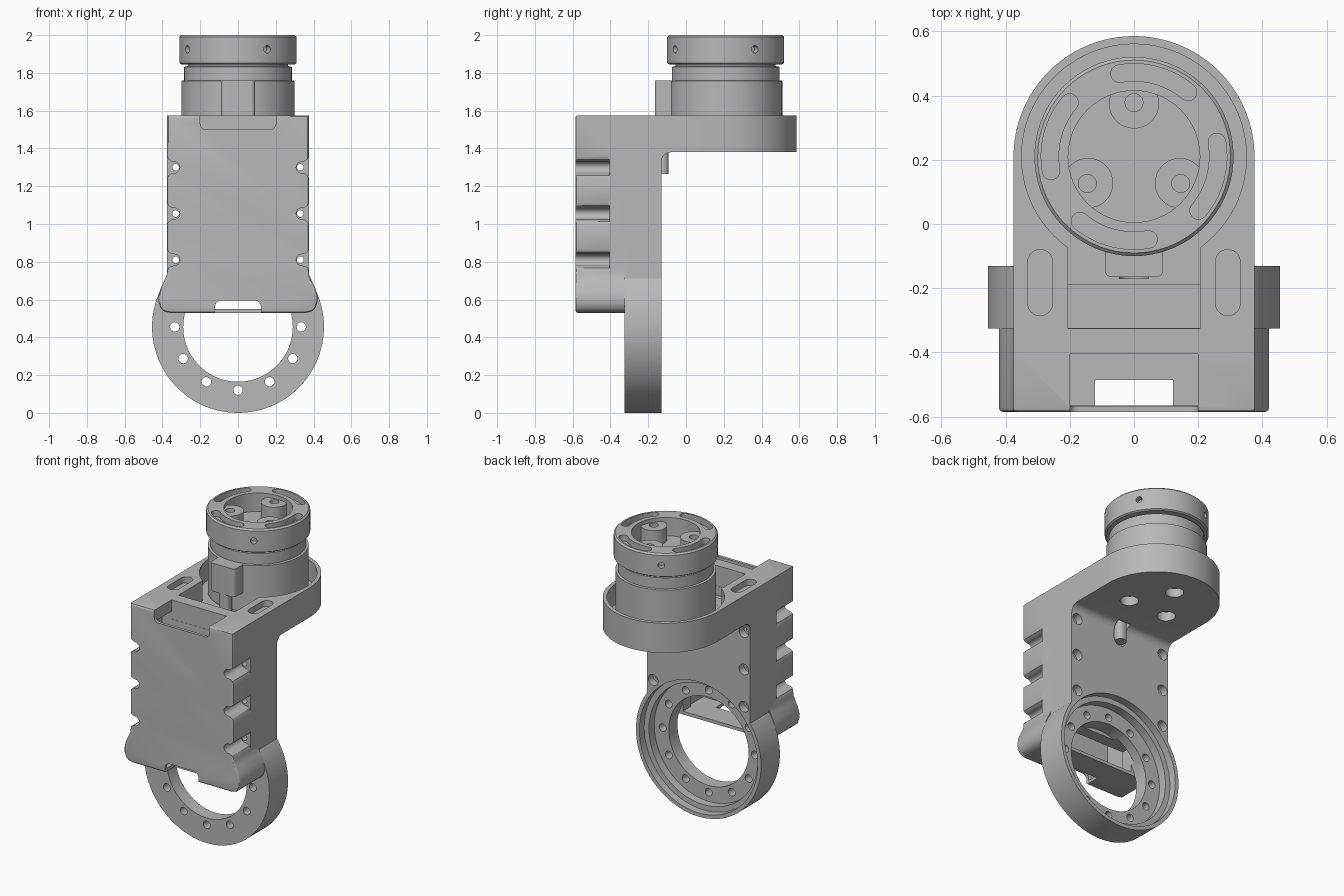
import bpy, bmesh
from math import sin, cos, pi, radians

cube = bpy.data.objects.get("Cube")
if cube:
    bpy.data.objects.remove(cube, do_unlink=True)

grey = bpy.data.materials.new("machined_grey")
grey.use_nodes = True
tone = (0.48, 0.48, 0.48, 1)
grey.diffuse_color = tone
grey.node_tree.nodes["Principled BSDF"].inputs["Base Color"].default_value = tone

MOTOR_Y = 0.21
RING_Z = 0.455
MAP = {"x": lambda u, v, w: (w, u, v),
       "y": lambda u, v, w: (u, w, v),
       "z": lambda u, v, w: (u, v, w)}


def make(name, bm):
    bmesh.ops.recalc_face_normals(bm, faces=bm.faces)
    mesh = bpy.data.meshes.new(name)
    bm.to_mesh(mesh)
    bm.free()
    mesh.materials.append(grey)
    obj = bpy.data.objects.new(name, mesh)
    bpy.context.collection.objects.link(obj)
    return obj


def prism(name, pts, axis, a, b):
    """Extrude a 2D outline along an axis from a to b."""
    bm = bmesh.new()
    lo, hi = [[bm.verts.new(MAP[axis](u, v, w)) for u, v in pts] for w in (a, b)]
    n = len(pts)
    bm.faces.new(lo)
    bm.faces.new(hi)
    for i in range(n):
        j = (i + 1) % n
        bm.faces.new((lo[i], lo[j], hi[j], hi[i]))
    return make(name, bm)


def arc(cu, cv, r, start=0, end=360, n=16):
    return [(cu + r * cos(radians(start + (end - start) * i / n)),
             cv + r * sin(radians(start + (end - start) * i / n))) for i in range(n + 1)]


def circle(cu, cv, r, n=64):
    return arc(cu, cv, r, n=n)[:-1]


def rect(u0, u1, v0, v1):
    return [(u0, v0), (u1, v0), (u1, v1), (u0, v1)]


def round_rect(u0, u1, v0, v1, r):
    return (arc(u1 - r, v1 - r, r, 0, 90, 8) + arc(u0 + r, v1 - r, r, 90, 180, 8)
            + arc(u0 + r, v0 + r, r, 180, 270, 8) + arc(u1 - r, v0 + r, r, 270, 360, 8))


def polar(angle, r):
    return r * cos(radians(angle)), MOTOR_Y + r * sin(radians(angle))


def lathe(name, profile, n=72):
    """Stack rings of (radius, height) about the motor axis."""
    bm = bmesh.new()
    rings = [[bm.verts.new((x, y, z)) for x, y in circle(0, MOTOR_Y, r, n)] for r, z in profile]
    bm.faces.new(rings[0])
    bm.faces.new(rings[-1])
    for a, b in zip(rings, rings[1:]):
        for i in range(n):
            j = (i + 1) % n
            bm.faces.new((a[i], a[j], b[j], b[i]))
    return make(name, bm)


def combine(obj, tools, op="DIFFERENCE"):
    """Apply booleans and discard the tools."""
    for tool in tools:
        tool.hide_render = True
        mod = obj.modifiers.new("bool", "BOOLEAN")
        mod.operation, mod.solver, mod.object = op, "EXACT", tool
        bpy.context.view_layer.update()
        evaluated = obj.evaluated_get(bpy.context.evaluated_depsgraph_get())
        mesh = bpy.data.meshes.new_from_object(evaluated)
        obj.modifiers.clear()
        obj.data = mesh
        bpy.data.objects.remove(tool, do_unlink=True)


# Front cover outline with flared, rounded foot
side = [(0.36, 0.53), (0.39, 0.537), (0.41, 0.555), (0.42, 0.585), (0.42, 0.62),
        (0.41, 0.66), (0.39, 0.7), (0.377, 0.73), (0.375, 0.76), (0.375, 1.575)]
outline = side + [(-x, z) for x, z in reversed(side)]
housing = prism("housing", outline, "y", -0.585, -0.325)
bm = bmesh.new()
bm.from_mesh(housing.data)
front = [e for e in bm.edges if all(v.co.y < -0.58 for v in e.verts)]
bmesh.ops.bevel(bm, geom=front, offset=0.012, segments=3, affect="EDGES", profile=0.5)
bm.to_mesh(housing.data)
bm.free()

# Rear block, top arm, inner fillet and output ring
arm_outline = [(-0.375, -0.4)] + [(0.375, -0.4)] + arc(0, MOTOR_Y, 0.375, 0, 180, 48)
fillet = [(-0.2, 1.45), (-0.2, 1.33), (-0.13, 1.33)] + arc(-0.08, 1.33, 0.05, 180, 90, 8)[1:] + [(-0.08, 1.45)]
combine(housing, [
    prism("rear", rect(-0.375, 0.375, 0.56, 1.575), "y", -0.4, -0.13),
    prism("arm", arm_outline, "z", 1.38, 1.575),
    prism("fillet", fillet, "x", -0.375, 0.375),
    prism("ring", circle(0, RING_Z, 0.455, 96), "y", -0.325, -0.13),
], "UNION")

cuts = [
    # Ring bore and stepped seat
    prism("bore", circle(0, RING_Z, 0.29, 96), "y", -0.326, 0),
    prism("seat", circle(0, RING_Z, 0.43, 96), "y", -0.18, 0),
    prism("step", circle(0, RING_Z, 0.395, 96), "y", -0.235, 0),
    # Cover cavity, its passage to the bore, and the two notches
    prism("cavity", rect(-0.27, 0.27, 0.55, 1.5), "y", -0.565, -0.405),
    prism("passage", rect(-0.25, 0.25, 0.551, 0.72), "y", -0.45, -0.3),
    prism("mouth", rect(-0.2, 0.2, 1.45, 1.7), "y", -0.566, -0.404),
    prism("top_notch", round_rect(-0.2, 0.2, 1.5, 1.8, 0.03), "y", -0.7, -0.5),
    prism("bottom_notch", round_rect(-0.122, 0.122, 0.4, 0.595, 0.035), "y", -0.7, -0.485),
    # Motor well and cable channel
    prism("well", circle(0, MOTOR_Y, 0.35, 96), "z", 1.44, 1.7),
    prism("channel", rect(-0.205, 0.205, -0.325, 0.1), "z", 1.441, 1.7),
    prism("channel_drop", rect(-0.205, 0.205, -0.324, -0.19), "z", 1.38, 1.5),
    prism("cable_exit", round_rect(-0.045, 0.045, 1.24, 1.6, 0.04), "y", -0.17, -0.085),
]
for a in range(0, 360, 30):
    x, z = 0.335 * cos(radians(a)), RING_Z + 0.335 * sin(radians(a))
    cuts.append(prism("ring_hole", circle(x, z, 0.025, 16), "y", -0.33, -0.2))
for a in (90, 210, 330):
    cuts.append(prism("arm_hole", circle(*polar(a, 0.165), 0.055, 32), "z", 1.3, 1.5))
for s in (-1, 1):
    slot = round_rect(-0.038, 0.038, -0.285, -0.08, 0.037)
    cuts.append(prism("top_slot", [(u + s * 0.292, v) for u, v in slot], "z", 1.535, 1.7))
    for z in (1.3, 1.055, 0.81):
        # Side screw grooves with flared mouths, then screw holes
        groove = arc(0.338, z, 0.03, 90, 270, 12) + [
            (0.352, z - 0.032), (0.368, z - 0.042), (0.376, z - 0.06), (0.5, z - 0.06),
            (0.5, z + 0.06), (0.376, z + 0.06), (0.368, z + 0.042), (0.352, z + 0.032)]
        cuts += [prism("groove", [(s * u, v) for u, v in groove], "y", -0.7, -0.405),
                 prism("screw", circle(s * 0.33, z, 0.018, 16), "y", -0.5, 0),
                 prism("screw_head", circle(s * 0.33, z, 0.035, 24), "y", -0.18, 0)]
combine(housing, cuts)

# Motor body with neck
lathe("motor_body", [(0.3, 1.45), (0.3, 1.758), (0.285, 1.76), (0.285, 1.832),
                     (0.265, 1.836), (0.265, 1.86)])

# Rotor cap: pocket with three bosses, arc slots and radial screw holes
cap = lathe("rotor_cap", [(0.3, 1.845), (0.31, 1.852), (0.31, 1.99), (0.3, 2.0)])
combine(cap, [prism("pocket", circle(0, MOTOR_Y, 0.205), "z", 1.88, 2.1)])
bosses = (90, 210, 330)
combine(cap, [prism("boss", circle(*polar(a, 0.165), 0.078, 32), "z", 1.87, 1.975)
              for a in bosses], "UNION")
cap_cuts = [prism("boss_hole", circle(*polar(a, 0.168), 0.028, 20), "z", 1.9, 2.1) for a in bosses]
for mid in (75, 165, 255, 345):
    ends = []
    for a, turn in ((mid + 25, 0), (mid - 25, 180)):
        ends.append(arc(*polar(a, 0.262), 0.027, a + turn, a + turn + 180, 8))
    slot = (arc(0, MOTOR_Y, 0.289, mid - 25, mid + 25) + ends[0][1:-1]
            + arc(0, MOTOR_Y, 0.235, mid + 25, mid - 25) + ends[1][1:-1])
    cap_cuts.append(prism("arc_slot", slot, "z", 1.96, 2.1))
for a in (30, 120, 210, 300):
    pin = prism("pin", circle(0, 0, 0.02, 16), "x", 0.27, 0.4)
    pin.location = (0, MOTOR_Y, 1.925)
    pin.rotation_euler.z = radians(a)
    cap_cuts.append(pin)
combine(cap, cap_cuts)

# Cable connector on the motor and cable dropping through the arm
prism("cable_connector", round_rect(-0.09, 0.09, -0.165, 0.0, 0.02), "z", 1.575, 1.76)
prism("cable", round_rect(-0.036, 0.036, -0.16, -0.092, 0.03), "z", 1.265, 1.6)

for obj in bpy.context.scene.objects:
    if obj.type == "MESH":
        obj.data.shade_smooth()
        obj.data.set_sharp_from_angle(angle=radians(30))
